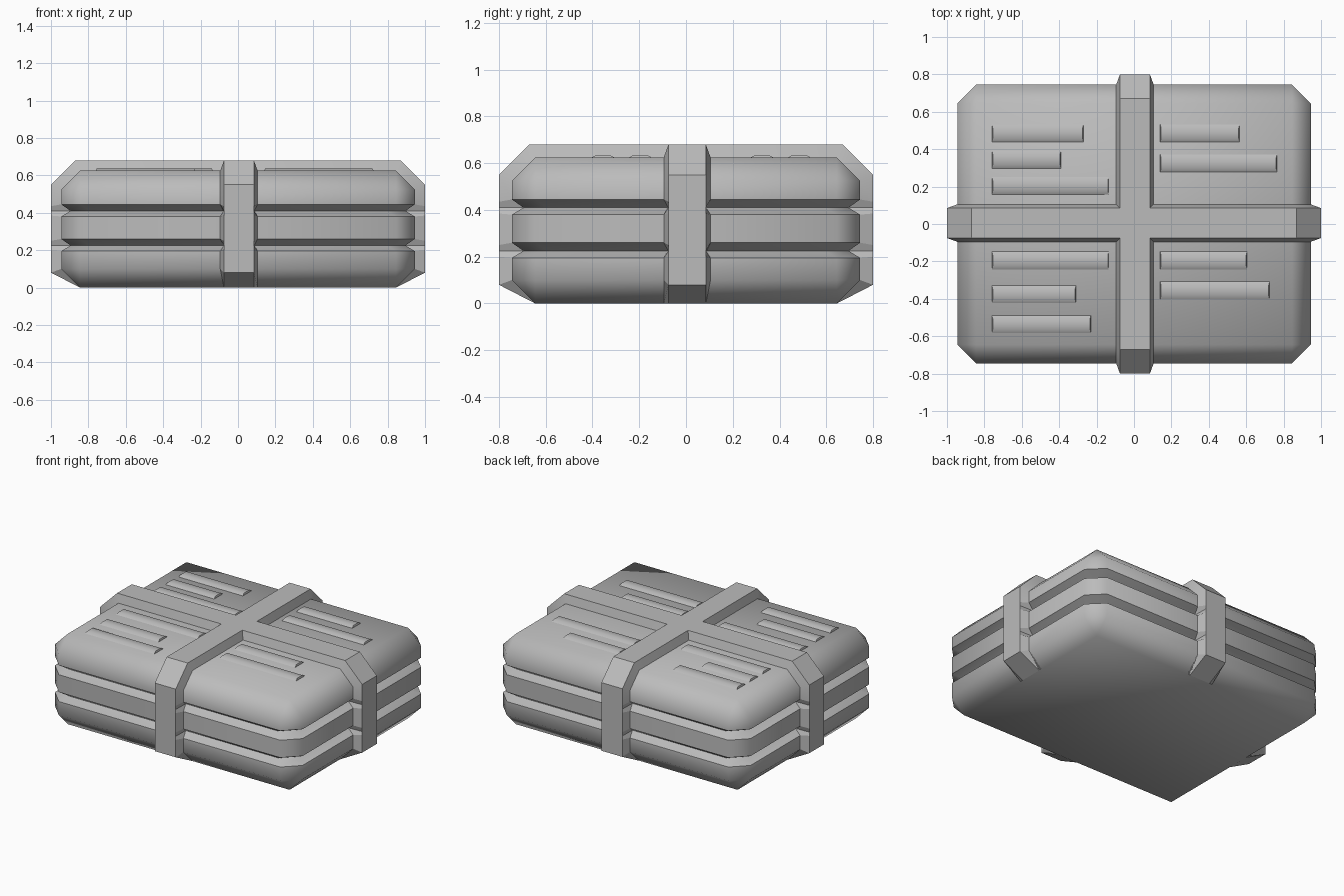
import bpy
import bmesh
from math import radians

cube = bpy.data.objects.get("Cube")
if cube:
    bpy.data.objects.remove(cube, do_unlink=True)

# Single grey material
grey = bpy.data.materials.new("plain grey")
grey.use_nodes = True
COLOUR = (0.5, 0.5, 0.5, 1)
grey.diffuse_color = COLOUR
grey.node_tree.nodes["Principled BSDF"].inputs["Base Color"].default_value = COLOUR

HX, HY, TOP, BEVEL = 0.945, 0.745, 0.625, 0.1


def finish(bm, name, angle):
    bmesh.ops.remove_doubles(bm, verts=bm.verts, dist=1e-5)
    bmesh.ops.recalc_face_normals(bm, faces=bm.faces)
    mesh = bpy.data.meshes.new(name)
    bm.to_mesh(mesh)
    bm.free()
    mesh.materials.append(grey)
    obj = bpy.data.objects.new(name, mesh)
    bpy.context.collection.objects.link(obj)
    bpy.ops.object.select_all(action="DESELECT")
    obj.select_set(True)
    bpy.context.view_layer.objects.active = obj
    bpy.ops.object.shade_smooth_by_angle(angle=radians(angle))
    return obj


def skin(bm, rings, closed=True):
    """Bridge rows of points with quads; repeated points collapse to triangles."""
    rows = [[bm.verts.new(p) for p in ring] for ring in rings]
    n = len(rows[0])
    for a, b in zip(rows, rows[1:]):
        for i in range(n if closed else n - 1):
            j = (i + 1) % n
            bm.faces.new((a[i], a[j], b[j], b[i]))
    return rows


def octagon(inset, cut, z):
    x, y = HX - inset, HY - inset
    return [(x, y - cut, z), (x - cut, y, z), (cut - x, y, z), (-x, y - cut, z),
            (-x, cut - y, z), (cut - x, -y, z), (x - cut, -y, z), (x, cut - y, z)]


# Case body: bevelled block with two V grooves around its sides
def make_body():
    groove = 0.05
    profile = [(0, 0.1), (0, 0.195), (groove, 0.225), (0, 0.26),
               (0, 0.38), (groove, 0.41), (0, 0.445), (0, TOP - BEVEL)]
    rings = [octagon(BEVEL, 0, 0)]
    rings += [octagon(inset, BEVEL, z) for inset, z in profile]
    rings.append(octagon(BEVEL, 0, TOP))
    bm = bmesh.new()
    rows = skin(bm, rings)
    for row in (rows[0], rows[-1]):
        bm.faces.new([row[i] for i in (0, 2, 4, 6)])
    finish(bm, "case_body", 50)


# Raised strap over the top and down two sides, flaring where it meets the body
def make_strap(name, half, along_x):
    # outer offset, outer z, inner offset, inner z, inner half width
    stations = [(-0.1, 0, -0.1, 0, 0.1), (0.055, 0.08, 0, 0.1, 0.1),
                (0.055, 0.2, 0, 0.195, 0.1), (0.055, 0.225, -0.06, 0.225, 0.083),
                (0.055, 0.25, 0, 0.26, 0.1), (0.055, 0.385, 0, 0.38, 0.1),
                (0.055, 0.41, -0.06, 0.41, 0.083), (0.055, 0.435, 0, 0.445, 0.1),
                (0.055, 0.55, 0, TOP - BEVEL, 0.1), (-0.075, 0.68, -0.1, TOP, 0.1)]
    shift, width = 0.005, 0.08

    def section(side, station):
        uo, zo, ui, zi, wi = station
        pts = [(ui, -wi, zi), (uo, -width, zo), (uo, width, zo), (ui, wi, zi)]
        pts = [(side * (half + u), w + shift, z) for u, w, z in pts]
        return pts if along_x else [(w, u, z) for u, w, z in pts]

    rings = [section(1, s) for s in stations]
    rings += [section(-1, s) for s in reversed(stations)]
    bm = bmesh.new()
    skin(bm, rings, closed=False)
    finish(bm, name, 15)


# Low raised bar with sloping edges on the lid
def make_bar(name, x1, x2, y):
    bm = bmesh.new()
    rings = []
    for z, ix, iy in ((TOP - 0.005, 0, 0.047), (TOP, 0, 0.047), (TOP + 0.011, 0.005, 0.028)):
        rings.append([(x1 + ix, y - iy, z), (x2 - ix, y - iy, z),
                      (x2 - ix, y + iy, z), (x1 + ix, y + iy, z)])
    rows = skin(bm, rings)
    bm.faces.new(rows[-1])
    finish(bm, name, 50)


make_body()
make_strap("long_strap", HX, True)
make_strap("cross_strap", HY, False)

# Bars by lid quarter: shared start x, then (end x, centre y)
BARS = {
    "right_bar": (-0.76, [(-0.27, 0.485), (-0.39, 0.345), (-0.135, 0.205),
                          (-0.135, -0.195), (-0.31, -0.375), (-0.23, -0.535)]),
    "left_bar": (0.14, [(0.565, 0.485), (0.765, 0.325), (0.605, -0.195), (0.725, -0.355)]),
}
for label, (start, ends) in BARS.items():
    for k, (end, y) in enumerate(ends, 1):
        make_bar(f"{label}_{k}", start, end, y)
